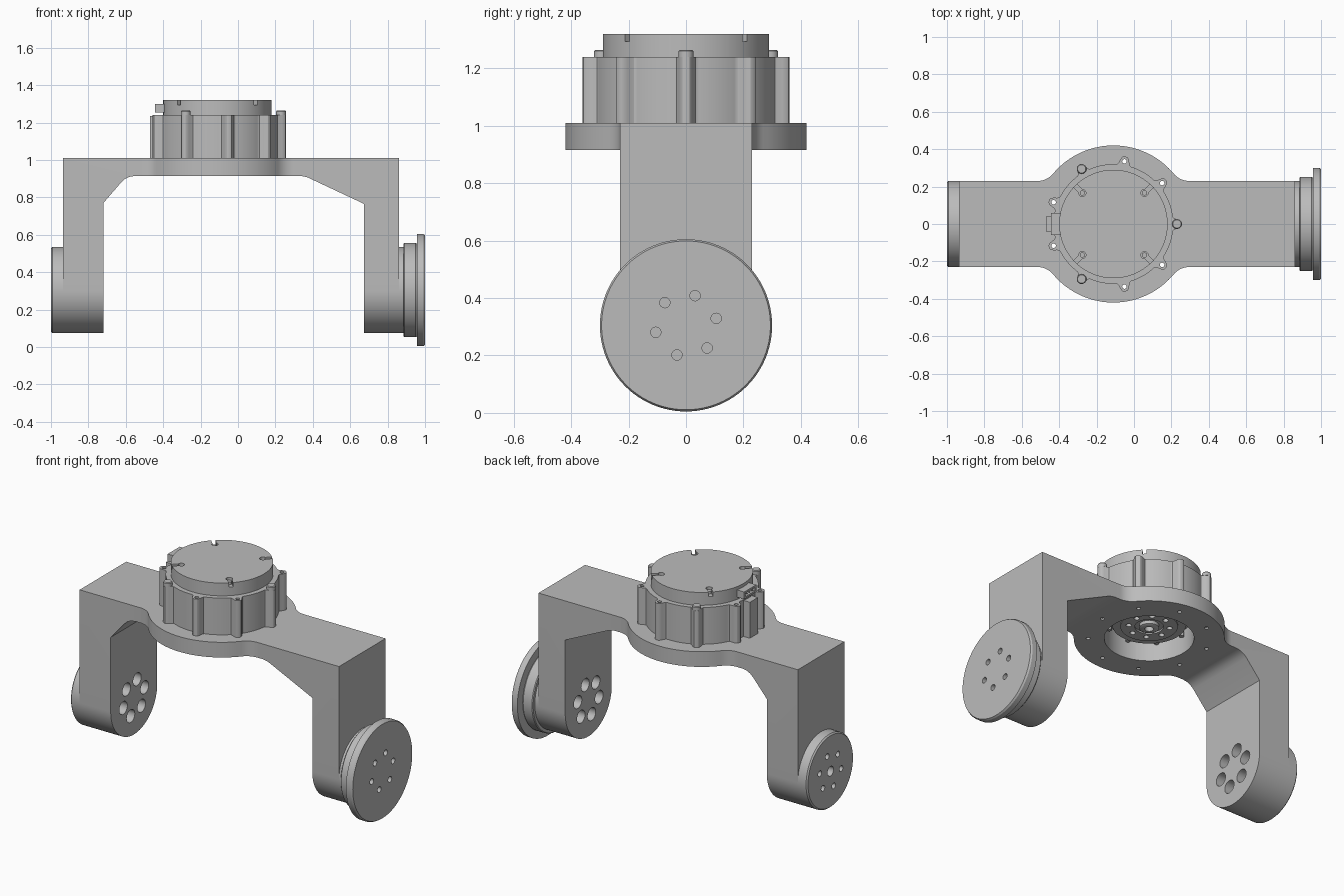
import bpy, bmesh
from math import sin, cos, pi, radians, sqrt, exp, atan2
from mathutils import Vector

cube = bpy.data.objects.get("Cube")
if cube:
    bpy.data.objects.remove(cube, do_unlink=True)

metal = bpy.data.materials.new("light_grey_metal")
metal.use_nodes = True
grey = (0.5, 0.5, 0.5, 1)
metal.diffuse_color = grey
metal.node_tree.nodes["Principled BSDF"].inputs["Base Color"].default_value = grey

CX = -0.11          # motor axis, x
PZ = 0.305          # pivot axis, z
TOP, UNDER = 1.01, 0.915
ARM = 0.23          # half width of the arms


def place(axis, a, b, h):
    """Map profile coordinates and height along an axis to space."""
    return Vector({"X": (h, a, b), "Y": (a, h, b), "Z": (a, b, h)}[axis])


def finish(name, bm):
    bmesh.ops.recalc_face_normals(bm, faces=bm.faces)
    mesh = bpy.data.meshes.new(name)
    bm.to_mesh(mesh)
    bm.free()
    mesh.materials.append(metal)
    obj = bpy.data.objects.new(name, mesh)
    bpy.context.collection.objects.link(obj)
    return obj


def prism(name, axis, points, low, high):
    bm = bmesh.new()
    face = bm.faces.new([bm.verts.new(place(axis, a, b, low)) for a, b in points])
    new = bmesh.ops.extrude_face_region(bm, geom=[face])["geom"]
    bmesh.ops.translate(bm, vec=place(axis, 0, 0, high - low),
                        verts=[v for v in new if isinstance(v, bmesh.types.BMVert)])
    return finish(name, bm)


def turned(name, axis, centre, steps, sides=64):
    """Solid of revolution through (radius, height) steps."""
    bm = bmesh.new()
    rings = [[bm.verts.new(place(axis, centre[0] + r * cos(2 * pi * i / sides),
                                 centre[1] + r * sin(2 * pi * i / sides), h))
              for i in range(sides)] for r, h in steps]
    for lo, hi in zip(rings, rings[1:]):
        for i in range(sides):
            j = (i + 1) % sides
            bm.faces.new((lo[i], lo[j], hi[j], hi[i]))
    bm.faces.new(rings[0])
    bm.faces.new(rings[-1])
    return finish(name, bm)


def rod(name, axis, centre, r, low, high, sides=24):
    return turned(name, axis, centre, [(r, low), (r, high)], sides)


def box(name, x0, x1, y, z0, z1):
    return prism(name, "Z", [(x0, -y), (x1, -y), (x1, y), (x0, y)], z0, z1)


def combine(target, tool, operation="DIFFERENCE"):
    mod = target.modifiers.new("boolean", "BOOLEAN")
    mod.operation, mod.solver, mod.object = operation, "EXACT", tool
    bpy.context.view_layer.objects.active = target
    bpy.ops.object.modifier_apply(modifier=mod.name)
    bpy.data.objects.remove(tool, do_unlink=True)


def around(centre, r, count, start=0):
    return [(centre[0] + r * cos(radians(start) + 2 * pi * i / count),
             centre[1] + r * sin(radians(start) + 2 * pi * i / count)) for i in range(count)]


# Bracket: front profile trimmed by a round-ended side profile
front = [(-0.935, 0), (-0.935, TOP), (0.86, TOP), (0.86, 0), (0.675, 0), (0.675, 0.765),
         (0.37, 0.908), (0.335, UNDER), (-0.55, UNDER), (-0.58, 0.91), (-0.605, 0.898),
         (-0.625, 0.88), (-0.72, 0.77), (-0.72, 0)]
bracket = prism("bracket", "Y", front, -0.5, 0.5)
side = [(ARM * cos(pi + pi * i / 48), PZ + ARM * sin(pi + pi * i / 48)) for i in range(49)]
combine(bracket, prism("side_trim", "X", side + [(ARM, 1.2), (-ARM, 1.2)], -1.5, 1.5), "INTERSECT")

# Round motor plate blended into the bracket with fillets
R, F = 0.42, 0.11
dx = sqrt((R + F) ** 2 - (ARM + F) ** 2)
touch = atan2(ARM + F, dx)
quarter = []
for i in range(11):
    a = -pi / 2 - (pi / 2 - touch) * i / 10
    quarter.append((dx + F * cos(a), ARM + F + F * sin(a)))
quarter += [(R * cos(a), R * sin(a)) for a in
            (touch + (pi / 2 - touch) * i / 18 for i in range(1, 19))]
half = quarter + [(-x, y) for x, y in reversed(quarter[:-1])]
outline = half + [(x, -y) for x, y in reversed(half)]
combine(bracket, prism("motor_plate", "Z", [(CX + x, y) for x, y in outline], UNDER, TOP), "UNION")
combine(bracket, rod("plate_bore", "Z", (CX, 0), 0.25, 0.8, 1.2, 64))

# Motor housing with nine bolt lobes
lobed = []
for i in range(360):
    d = (i + 20) % 40 - 20
    r = 0.32 + 0.046 * exp(-(d / 4.6) ** 4)
    lobed.append((CX + r * cos(radians(i)), r * sin(radians(i))))
housing = prism("motor_housing", "Z", lobed, TOP, 1.24)
combine(housing, box("connector_pad", -0.47, -0.38, 0.04, TOP, 1.235), "UNION")
combine(housing, rod("housing_bore", "Z", (CX, 0), 0.25, 0.9, 1.06, 64))

# Bolt holes through housing and plate; every third one carries a bolt
parts = [bracket, housing]
for i, spot in enumerate(around((CX, 0), 0.34, 9)):
    for body in (bracket, housing):
        combine(body, rod("bolt_hole", "Z", spot, 0.012, 0.8, 1.4, 16))
    if i % 3 == 0:
        parts.append(turned("housing_bolt", "Z", spot,
                            [(0.012, 0.925), (0.012, 1.24), (0.026, 1.24), (0.026, 1.26), (0.022, 1.265)], 24))

# Motor cap with four open screw slots
cap = turned("motor_cap", "Z", (CX, 0), [(0.29, 1.23), (0.29, 1.32)], 96)
for a, spot in zip((45, 135, 225, 315), around((CX, 0), 0.235, 4, 45)):
    u = Vector((cos(radians(a)), sin(radians(a))))
    n = Vector((-u.y, u.x)) * 0.012
    p, q = Vector(spot), Vector(spot) + u * 0.1
    combine(cap, prism("slot", "Z", [p - n, q - n, q + n, p + n], 1.293, 1.4))
    combine(cap, rod("screw_pocket", "Z", spot, 0.019, 1.285, 1.4, 20))
    parts.append(rod("cap_screw", "Z", spot, 0.014, 1.28, 1.305, 16))
parts.append(cap)

# Cable connector with an open socket
connector = box("connector", -0.445, -0.38, 0.06, 1.255, 1.30)
combine(connector, box("socket", -0.5, -0.415, 0.045, 1.267, 1.288))
parts.append(connector)
for y in (-0.025, 0, 0.025):
    parts.append(rod("connector_pin", "X", (y, 1.277), 0.004, -0.44, -0.41, 8))

# Output rotor inside the bore
rotor = turned("output_rotor", "Z", (CX, 0),
               [(0.045, 0.975), (0.055, 0.98), (0.055, 1.0), (0.08, 1.0), (0.08, 0.99),
                (0.16, 0.99), (0.16, 1.0), (0.205, 1.0), (0.205, 1.07)])
for spot in around((CX, 0), 0.115, 8, 13):
    combine(rotor, rod("rotor_hole", "Z", spot, 0.016, 0.9, 1.02, 16))
combine(rotor, rod("rotor_centre_hole", "Z", (CX, 0), 0.025, 0.9, 1.02, 20))
parts.append(rotor)
for spot in around((CX, 0), 0.235, 9, 20):
    parts.append(rod("bore_screw", "Z", spot, 0.014, 1.015, 1.07, 12))

# Pivot discs on the outer faces of the arms
pivot = (0, PZ)
left_disc = turned("left_pivot_disc", "X", pivot,
                   [(0.23, 0.85), (0.23, 0.885), (0.247, 0.885), (0.252, 0.89), (0.252, 0.95),
                    (0.247, 0.957), (0.3, 0.957), (0.3, 0.99), (0.294, 1.0)], 96)
right_disc = turned("right_pivot_disc", "X", pivot,
                    [(0.23, -0.93), (0.23, -0.992), (0.222, -1.0)], 96)
for spot in around(pivot, 0.108, 6, 13):
    combine(left_disc, rod("disc_hole", "X", spot, 0.018, 0.96, 1.1))
    combine(right_disc, rod("disc_hole", "X", spot, 0.018, -1.1, -0.96))
    combine(bracket, rod("arm_hole", "X", spot, 0.04, 0.6, 0.83))
    combine(bracket, rod("arm_hole", "X", spot, 0.04, -0.905, -0.65))
combine(right_disc, rod("disc_centre_hole", "X", pivot, 0.03, -1.1, -0.96))
parts += [left_disc, right_disc]

# Smooth curved walls, keep machined edges sharp
bpy.ops.object.select_all(action="DESELECT")
for obj in parts:
    obj.select_set(True)
bpy.context.view_layer.objects.active = bracket
bpy.ops.object.shade_smooth_by_angle(angle=radians(30))
